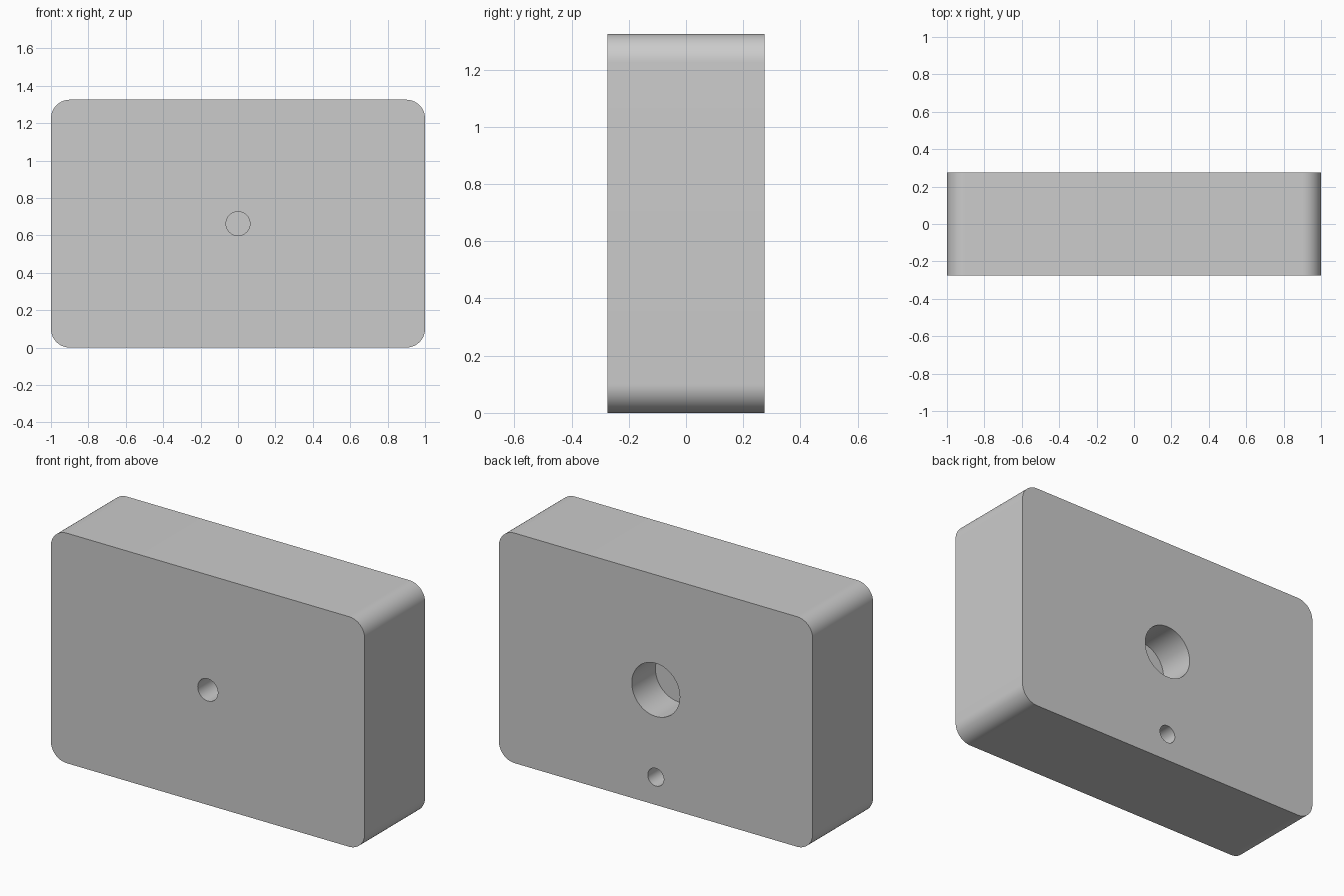
import bpy, bmesh
from math import radians, sin, cos, pi

if "Cube" in bpy.data.objects:
    bpy.data.objects.remove(bpy.data.objects["Cube"])

W, D, H, R = 1.0, 0.275, 1.325, 0.1   # half width, half depth, height, corner radius

# Rounded slab: corner arcs joined into a profile, extruded along y
bm = bmesh.new()
STEPS = 16
verts = []
corners = [(W - R, H - R), (-W + R, H - R), (-W + R, R), (W - R, R)]
for i, (cx, cz) in enumerate(corners):
    for k in range(STEPS + 1):
        a = (i + k / STEPS) * pi / 2
        verts.append(bm.verts.new((cx + R * cos(a), -D, cz + R * sin(a))))
face = bm.faces.new(verts)
ext = bmesh.ops.extrude_face_region(bm, geom=[face])
bmesh.ops.translate(bm, vec=(0, 2 * D, 0),
                    verts=[g for g in ext["geom"] if isinstance(g, bmesh.types.BMVert)])
bmesh.ops.recalc_face_normals(bm, faces=bm.faces)
mesh = bpy.data.meshes.new("block_body")
bm.to_mesh(mesh)
bm.free()
body = bpy.data.objects.new("block_body", mesh)
bpy.context.collection.objects.link(body)


def drill(name, side, z, radius, depth):
    """Cut a blind round hole into the front (-1) or back (+1) face."""
    over = 0.05
    y = side * (D + (over - depth) / 2)
    bpy.ops.mesh.primitive_cylinder_add(vertices=64, radius=radius, depth=depth + over,
                                        location=(0, y, z), rotation=(radians(90), 0, 0))
    cutter = bpy.context.object
    cutter.name = name
    cutter.hide_render = True
    mod = body.modifiers.new(name, "BOOLEAN")
    mod.operation = "DIFFERENCE"
    mod.solver = "EXACT"
    mod.object = cutter
    bpy.context.view_layer.objects.active = body
    bpy.ops.object.modifier_apply(modifier=mod.name)
    bpy.data.objects.remove(cutter)


# Front pin hole, large back socket, small back hole below it
drill("front_hole_cutter", -1, H / 2, 0.064, 0.22)
drill("back_socket_cutter", 1, H / 2, 0.153, 0.215)
drill("back_small_hole_cutter", 1, 0.16, 0.051, 0.22)

# Smooth the corner fillets and bores, keep rims crisp
bpy.ops.object.select_all(action="DESELECT")
body.select_set(True)
bpy.context.view_layer.objects.active = body
bpy.ops.object.shade_smooth_by_angle(angle=radians(30))
